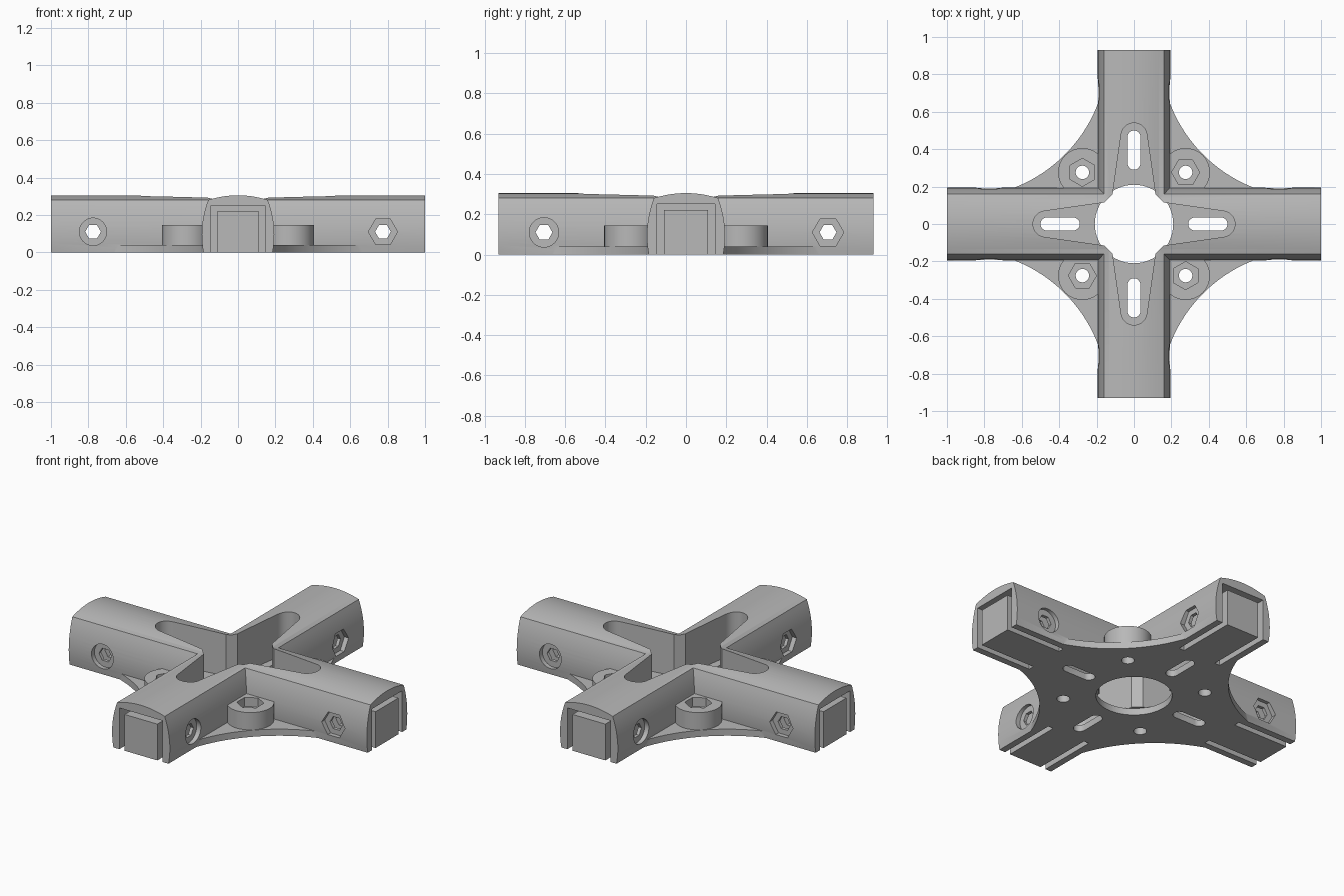
import bpy, bmesh
from math import cos, sin, pi, radians, asin
from mathutils import Matrix

cube = bpy.data.objects.get("Cube")
if cube:
    bpy.data.objects.remove(cube, do_unlink=True)

grey = bpy.data.materials.new("plain_grey")
grey.use_nodes = True
colour = (0.48, 0.48, 0.48, 1)
grey.diffuse_color = colour
grey.node_tree.nodes["Principled BSDF"].inputs["Base Color"].default_value = colour

ALONG = Matrix(((0, 0, 1, 0), (1, 0, 0, 0), (0, 1, 0, 0), (0, 0, 0, 1)))    # sweep runs along the arm
ACROSS = Matrix(((1, 0, 0, 0), (0, 0, -1, 0), (0, 1, 0, 0), (0, 0, 0, 1)))  # sweep runs across the arm
UP = Matrix.Identity(4)


def turn(quarter):
    return Matrix.Rotation(quarter * pi / 2, 4, "Z")


def arc(cx, cy, r, start, end, n):
    angles = [start + (end - start) * i / n for i in range(n + 1)]
    return [(cx + r * cos(a), cy + r * sin(a)) for a in angles]


def circle(cx, cy, r, n=48):
    return arc(cx, cy, r, 0, 2 * pi, n)[:-1]


def prism(name, outline, low, high, matrix=UP):
    """Closed solid swept from a 2D outline."""
    bm = bmesh.new()
    face = bm.faces.new([bm.verts.new((x, y, low)) for x, y in outline])
    swept = bmesh.ops.extrude_face_region(bm, geom=[face])["geom"]
    verts = [v for v in swept if isinstance(v, bmesh.types.BMVert)]
    bmesh.ops.translate(bm, verts=verts, vec=(0, 0, high - low))
    bmesh.ops.transform(bm, matrix=matrix, verts=bm.verts[:])
    bmesh.ops.recalc_face_normals(bm, faces=bm.faces[:])
    mesh = bpy.data.meshes.new(name)
    bm.to_mesh(mesh)
    bm.free()
    mesh.materials.append(grey)
    obj = bpy.data.objects.new(name, mesh)
    bpy.context.scene.collection.objects.link(obj)
    return obj


def combine(target, other, operation):
    mod = target.modifiers.new("combine", "BOOLEAN")
    mod.operation, mod.solver, mod.object = operation, "EXACT", other
    bpy.context.view_layer.objects.active = target
    bpy.ops.object.modifier_apply(modifier=mod.name)
    bpy.data.objects.remove(other, do_unlink=True)


def add(*args):
    combine(bracket, prism(*args), "UNION")


def cut(*args):
    combine(bracket, prism(*args), "DIFFERENCE")


# Arm section: bulging sides and a shallow crown
side = []
for i in range(13):
    z = 0.28 * i / 12
    side.append((0.185 + 0.188 * z - z * z, z))
edge = side[-1][0]
crown = [(edge * k / 6, 0.305 - 0.025 * (k / 6) ** 2) for k in range(5, -6, -1)]
section = side + crown + [(-x, z) for x, z in reversed(side)]

# Two crossing arm bars
LENGTHS = [1.0, 0.93]
bracket = prism("cross_bracket", section, -LENGTHS[0], LENGTHS[0], ALONG)
add("cross_bar", section, -LENGTHS[1], LENGTHS[1], turn(1) @ ALONG)

# Base plate with four concave edges
centre, radius = 0.924, 0.783
tilt = asin((centre - 0.18) / radius)
plate = []
for q in range(4):
    for x, y in arc(centre, centre, radius, pi + tilt, 1.5 * pi - tilt, 28):
        p = turn(q).to_3x3() @ Matrix.Translation((x, y, 0)).translation
        plate.append((p.x, p.y))
add("base_plate", plate, 0, 0.04)

# Screw bosses
BOSS = 0.276
for q in range(4):
    add("boss", circle(BOSS, BOSS, 0.13), 0, 0.145, turn(q))

# Central pocket with a tapered lobe in every arm
pocket = []
for q in range(4):
    lobe = [(0.16, -0.115)] + arc(0.47, 0, 0.07, -radians(83), radians(83), 16) + [(0.16, 0.115)]
    for x, y in lobe:
        p = turn(q).to_3x3() @ Matrix.Translation((x, y, 0)).translation
        pocket.append((p.x, p.y))
cut("pocket", pocket, 0.04, 0.5)
cut("centre_hole", circle(0, 0, 0.21, 64), -0.1, 0.041)

slot = arc(0.465, 0, 0.035, -pi / 2, pi / 2, 10) + arc(0.325, 0, 0.035, pi / 2, 1.5 * pi, 10)
groove = [(-0.145, -0.1), (-0.145, 0.25), (0.145, 0.25), (0.145, -0.1),
          (0.11, -0.1), (0.11, 0.22), (-0.11, 0.22), (-0.11, -0.1)]

for q in range(4):
    t, end = turn(q), LENGTHS[q % 2]
    bolt = end - 0.225
    # Plate slot, boss nut seat and boss hole
    cut("plate_slot", slot, -0.1, 0.1, t)
    cut("nut_seat", circle(BOSS, BOSS, 0.075, 6), 0.09, 0.3, t)
    cut("boss_hole", circle(BOSS, BOSS, 0.036, 32), -0.1, 0.2, t)
    # U-shaped groove around the core at the arm end
    cut("end_groove", groove, end - 0.37, end + 0.1, t @ ALONG)
    # Cross bolt hole with a round seat on one side and a nut seat on the other
    cut("bolt_hole", circle(bolt, 0.11, 0.042, 6), -0.4, 0.4, t @ ACROSS)
    cut("bolt_seat", circle(bolt, 0.11, 0.073, 40), -0.4, -0.165, t @ ACROSS)
    cut("side_nut_seat", circle(bolt, 0.11, 0.078, 6), 0.165, 0.4, t @ ACROSS)

# Smooth curves, keep edges crisp
bpy.ops.object.select_all(action="DESELECT")
bracket.select_set(True)
bpy.context.view_layer.objects.active = bracket
bpy.ops.object.shade_smooth_by_angle(angle=radians(25))
